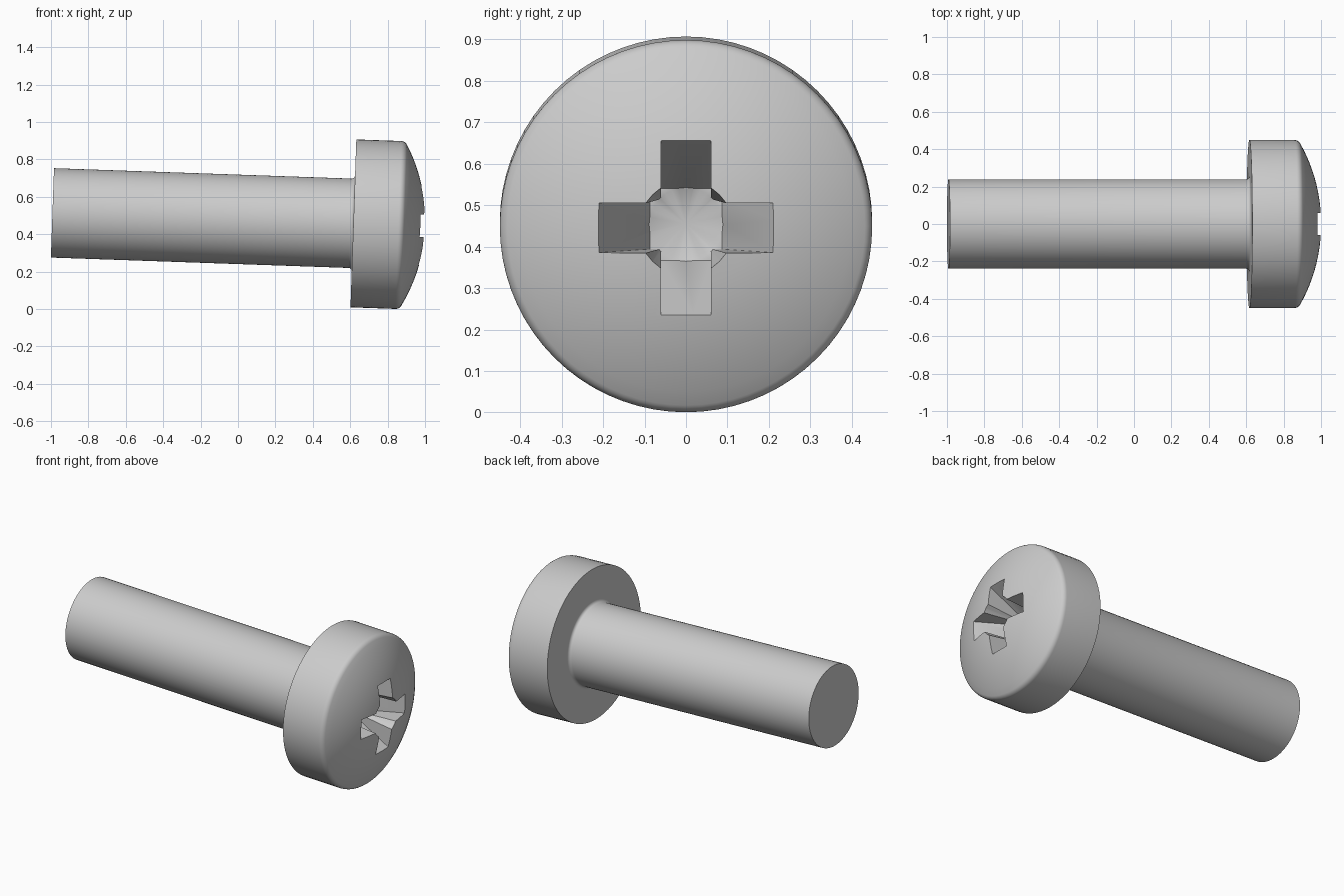
import bpy, bmesh, math
from mathutils import Matrix, Vector

cube = bpy.data.objects.get("Cube")
if cube:
    bpy.data.objects.remove(cube, do_unlink=True)

SHAFT_R, HEAD_R = 0.239, 0.449
UNDERSIDE, TIP = 1.61, 1.994      # distances along the screw axis
DOME_R, FILLET, ROUND = 0.88, 0.018, 0.035
TILT = math.radians(2.0)

steel = bpy.data.materials.new("grey_steel")
steel.use_nodes = True
steel.diffuse_color = (0.6, 0.6, 0.6, 1)
steel.node_tree.nodes["Principled BSDF"].inputs["Base Color"].default_value = (0.6, 0.6, 0.6, 1)


def make_object(name, bm):
    bmesh.ops.remove_doubles(bm, verts=bm.verts, dist=1e-5)
    bmesh.ops.recalc_face_normals(bm, faces=bm.faces)
    mesh = bpy.data.meshes.new(name)
    bm.to_mesh(mesh)
    bm.free()
    mesh.materials.append(steel)
    obj = bpy.data.objects.new(name, mesh)
    bpy.context.collection.objects.link(obj)
    return obj


def lathe(name, profile, steps=72):
    """Turn a (radius, height) profile about z."""
    bm = bmesh.new()
    verts = [bm.verts.new((r, 0, h)) for r, h in profile]
    edges = [bm.edges.new(pair) for pair in zip(verts, verts[1:])]
    bmesh.ops.spin(bm, geom=verts + edges, cent=(0, 0, 0), axis=(0, 0, 1),
                   angle=math.tau, steps=steps, use_merge=False)
    return make_object(name, bm)


def arc(cx, cy, radius, start, end, n):
    angles = [math.radians(start + (end - start) * i / n) for i in range(n + 1)]
    return [(cx + radius * math.cos(a), cy + radius * math.sin(a)) for a in angles]


# Shaft, neck fillet, pan head with a rounded rim and a spherical dome
dome_centre = TIP - DOME_R
rim_r = HEAD_R - ROUND
rim_h = dome_centre + math.sqrt((DOME_R - ROUND) ** 2 - rim_r ** 2)
rim_angle = math.degrees(math.atan2(rim_h - dome_centre, rim_r))
profile = [(0, 0), (SHAFT_R, 0)]
profile += arc(SHAFT_R + FILLET, UNDERSIDE - FILLET, FILLET, 180, 90, 4)
profile += [(HEAD_R, UNDERSIDE)]
profile += arc(rim_r, rim_h, ROUND, 0, rim_angle, 6)
profile += arc(0, dome_centre, DOME_R, rim_angle, 90, 12)[1:-1] + [(0, TIP)]
screw = lathe("screw_body", profile)

# Drive recess cutters: central tapered hole and two crossed tapered wings
FLOOR, TOP = 1.735, 2.1
hole = lathe("recess_hole_cutter",
             [(0, FLOOR - 0.035), (0.089, FLOOR), (0.125, TOP), (0, TOP)], 32)


def wing(name, angle):
    bm = bmesh.new()
    outline = [(-0.087, FLOOR), (0.087, FLOOR), (0.281, TOP), (-0.281, TOP)]
    face = bm.faces.new([bm.verts.new((x, -0.06, h)) for x, h in outline])
    out = bmesh.ops.extrude_face_region(bm, geom=[face])
    moved = [v for v in out["geom"] if isinstance(v, bmesh.types.BMVert)]
    bmesh.ops.translate(bm, verts=moved, vec=Vector((0, 0.12, 0)))
    bmesh.ops.rotate(bm, verts=bm.verts, cent=(0, 0, 0),
                     matrix=Matrix.Rotation(angle, 3, 'Z'))
    return make_object(name, bm)


cutters = [wing("recess_wing_cutter_a", 0),
           wing("recess_wing_cutter_b", math.pi / 2), hole]

bpy.ops.object.select_all(action='DESELECT')
bpy.context.view_layer.objects.active = screw
screw.select_set(True)
for cutter in cutters:
    mod = screw.modifiers.new("recess", 'BOOLEAN')
    mod.operation = 'DIFFERENCE'
    mod.solver = 'EXACT'
    mod.object = cutter
    bpy.ops.object.modifier_apply(modifier=mod.name)
for cutter in cutters:
    bpy.data.objects.remove(cutter, do_unlink=True)

bpy.ops.object.shade_smooth_by_angle(angle=math.radians(30))

# Lay the screw along x, resting slightly head-down
screw.matrix_world = (Matrix.Translation((-0.992, 0, 0.514))
                      @ Matrix.Rotation(math.pi / 2 + TILT, 4, 'Y'))
